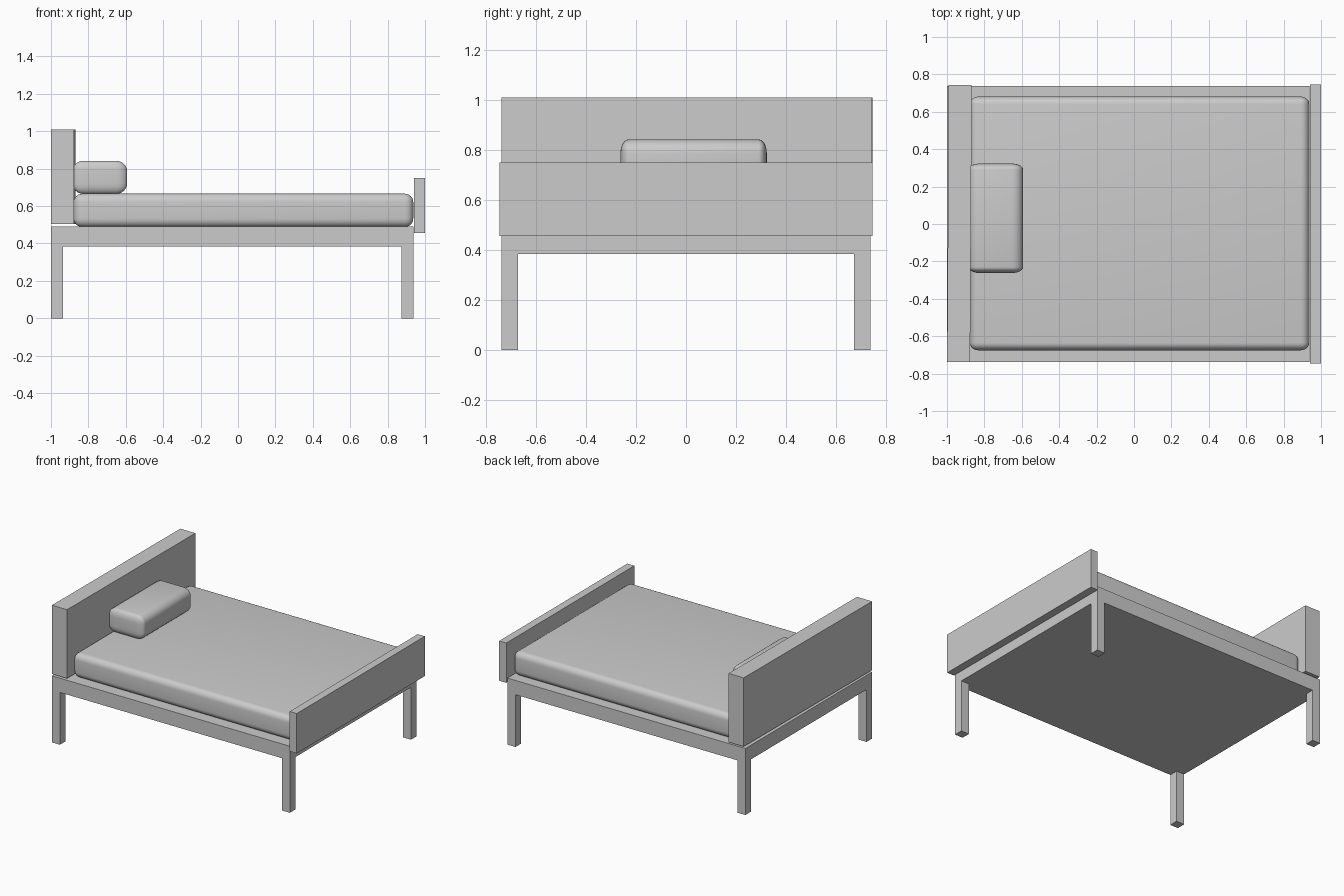
import bpy, bmesh
from math import radians
from mathutils import Matrix, Vector

if "Cube" in bpy.data.objects:
    bpy.data.objects.remove(bpy.data.objects["Cube"])


def box(name, lo, hi, yaw=0.0):
    """Sharp box between two corners, optionally turned about its own centre."""
    lo, hi = Vector(lo), Vector(hi)
    bm = bmesh.new()
    bmesh.ops.create_cube(bm, size=1, matrix=Matrix.Diagonal((*(hi - lo), 1)))
    me = bpy.data.meshes.new(name)
    bm.to_mesh(me)
    bm.free()
    ob = bpy.data.objects.new(name, me)
    ob.location = (lo + hi) / 2
    ob.rotation_euler.z = yaw
    bpy.context.collection.objects.link(ob)
    return ob


def cushion(name, lo, hi, radii):
    """Rounded box whose corner radius may differ along each axis."""
    lo, hi, radii = Vector(lo), Vector(hi), Vector(radii)
    size = hi - lo
    # bevel in radius units, then scale to the real size
    ob = box(name, lo, hi)
    bm = bmesh.new()
    units = [s / r for s, r in zip(size, radii)]
    bmesh.ops.create_cube(bm, size=1, matrix=Matrix.Diagonal((*units, 1)))
    bmesh.ops.bevel(bm, geom=bm.edges[:], offset=1, segments=6,
                    profile=0.5, affect='EDGES')
    bmesh.ops.scale(bm, vec=radii, verts=bm.verts)
    bm.to_mesh(ob.data)
    bm.free()
    bpy.ops.object.select_all(action='DESELECT')
    ob.select_set(True)
    bpy.context.view_layer.objects.active = ob
    bpy.ops.object.shade_smooth_by_angle(angle=radians(40))
    return ob


# Bed base and four corner legs
X0, X1, Y, LEG = -1.0, 0.938, 0.737, 0.065
box("bed_base", (X0, -Y, 0.385), (X1, Y, 0.49))
for end, x in (("head", X0), ("foot", X1 - LEG)):
    for side, y in (("front", -Y), ("back", Y - LEG)):
        box(f"{end}_{side}_leg", (x, y, 0), (x + LEG, y + LEG, 0.385))

# Headboard (turned very slightly) and footboard
box("headboard", (-0.995, -0.737, 0.504), (-0.872, 0.744, 1.01), yaw=-0.006)
box("footboard", (0.942, -0.745, 0.457), (1.0, 0.745, 0.75))

# Mattress and pillow
cushion("mattress", (-0.878, -0.675, 0.488), (0.937, 0.681, 0.666), (0.045, 0.04, 0.045))
cushion("pillow", (-0.885, -0.262, 0.665), (-0.593, 0.323, 0.842), (0.06, 0.032, 0.055))
